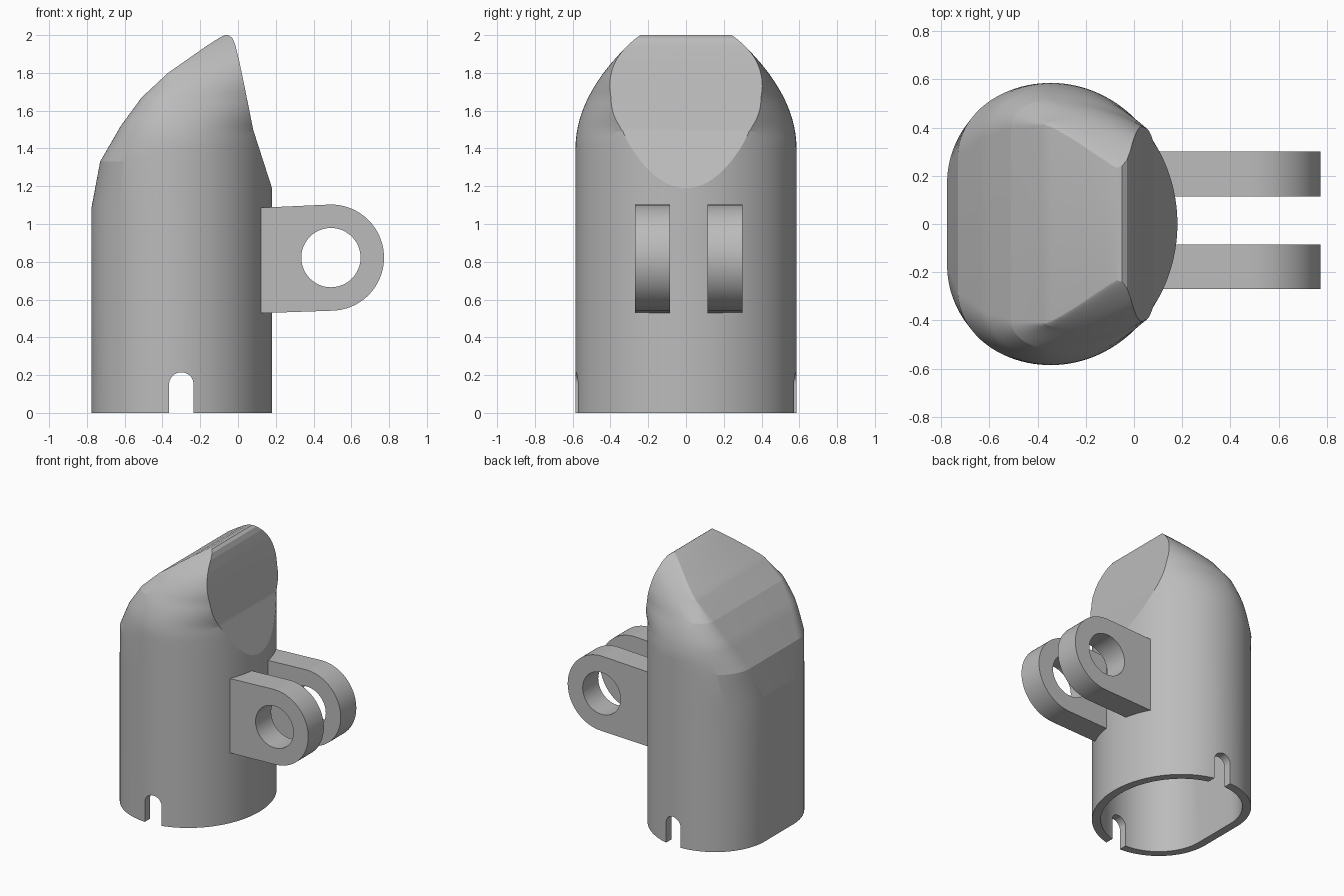
import bpy, bmesh, math

if "Cube" in bpy.data.objects:
    bpy.data.objects.remove(bpy.data.objects["Cube"])

grey = bpy.data.materials.new("plain grey")
grey.use_nodes = True
grey.diffuse_color = (0.5, 0.5, 0.5, 1)
grey.node_tree.nodes["Principled BSDF"].inputs["Base Color"].default_value = (0.5, 0.5, 0.5, 1)

WALL = 0.06
# Rear slope: height, x of the rear face, half width of its flat strip
REAR = [(0, -.775, .17), (1.09, -.775, .17), (1.33, -.73, .28), (1.52, -.62, .36),
        (1.67, -.51, .40), (1.8, -.37, .41), (1.94, -.17, .34), (1.985, -.1, .29), (2, -.07, .25)]
# Sloping front face, as x and height
SLOPE = [(.19, 1.16), (.18, 1.19), (.08, 1.5), (.03, 1.75), (.005, 1.87),
         (-.015, 1.95), (-.03, 1.985), (-.05, 2.0), (-.05, 2.2), (.7, 2.2), (.7, 1.16)]


def rear_at(z):
    z = min(max(z, 0), 2)
    for (z0, x0, f0), (z1, x1, f1) in zip(REAR, REAR[1:]):
        if z <= z1:
            t = (z - z0) / (z1 - z0)
            return x0 + t * (x1 - x0), f0 + t * (f1 - f0)


def section(z, off):
    """Outline at one height: flat rear, rounded corners, elliptical front."""
    x_rear, flat = rear_at(z)
    width = .585 - .93 * max(0, z - 1.4) ** 2 - off
    flat = min(flat, width - .02)
    x_mid = max(-.345, x_rear + .16)
    x_front = .18 + .5 * max(0, z - 1.5) - off
    x_rear += off
    half = []
    for i in range(25):
        a = math.pi / 2 * i / 24
        half.append((x_mid - (x_mid - x_rear) * math.cos(a), flat + (width - flat) * math.sin(a)))
    for i in range(1, 33):
        a = math.pi / 2 * i / 32
        half.append((x_mid + (x_front - x_mid) * math.sin(a), width * math.cos(a)))
    return half + [(x, -y) for x, y in reversed(half[:-1])]


def finish(name, bm):
    bmesh.ops.recalc_face_normals(bm, faces=bm.faces)
    mesh = bpy.data.meshes.new(name)
    bm.to_mesh(mesh)
    bm.free()
    mesh.materials.append(grey)
    ob = bpy.data.objects.new(name, mesh)
    bpy.context.collection.objects.link(ob)
    return ob


def loft(name, heights, off=0, lift=0):
    bm = bmesh.new()
    rings = [[bm.verts.new((x, y, z)) for x, y in section(z + (lift if z > 1 else 0), off)]
             for z in heights]
    for lower, upper in zip(rings, rings[1:]):
        for i in range(len(lower)):
            j = (i + 1) % len(lower)
            bm.faces.new((lower[i], lower[j], upper[j], upper[i]))
    bm.faces.new(rings[0])
    bm.faces.new(rings[-1])
    return finish(name, bm)


def prism(name, outline, y0, y1):
    """Extrude an x-z outline along y."""
    bm = bmesh.new()
    face = bm.faces.new([bm.verts.new((x, y0, z)) for x, z in outline])
    out = bmesh.ops.extrude_face_region(bm, geom=[face])
    verts = [v for v in out["geom"] if isinstance(v, bmesh.types.BMVert)]
    bmesh.ops.translate(bm, verts=verts, vec=(0, y1 - y0, 0))
    return finish(name, bm)


def arc(cx, cz, r, start, end, n):
    angles = [math.radians(start + (end - start) * i / n) for i in range(n + 1)]
    return [(cx + r * math.cos(a), cz + r * math.sin(a)) for a in angles]


def cut(ob, cutter):
    mod = ob.modifiers.new("cut", "BOOLEAN")
    mod.operation, mod.solver, mod.object = "DIFFERENCE", "EXACT", cutter
    bpy.context.view_layer.objects.active = ob
    bpy.ops.object.modifier_apply(modifier=mod.name)
    cutter.hide_render = True
    bpy.data.objects.remove(cutter)


def smooth(ob, degrees):
    bpy.ops.object.select_all(action="DESELECT")
    ob.select_set(True)
    bpy.context.view_layer.objects.active = ob
    bpy.ops.object.shade_smooth_by_angle(angle=math.radians(degrees))


# Hollow body with a sloping front face
knots = [row[0] for row in REAR]
heights = sorted(set(knots + [round(1.4 + .03 * i, 2) for i in range(20)]))
body = loft("body", heights)
cut(body, prism("slope_cutter", SLOPE, -1, 1))

cavity = loft("cavity_cutter", [-.1, 1.0, 1.05] + [1.1 + .05 * i for i in range(13)], WALL, .09)
cut(cavity, prism("inner_slope_cutter", [(x - WALL, z - .05) for x, z in SLOPE], -1, 1))
cut(body, cavity)

# Rounded notches through both sides of the lower rim
notch = [(-.365, -.1), (-.235, -.1)] + arc(-.30, .15, .065, 0, 180, 20)
cut(body, prism("notch_cutter", notch, -1, 1))
smooth(body, 9)

# Pair of hinge lugs with round holes
lug = [(.09, 1.085), (.09, .527)] + arc(.492, .822, .281, -88, 92, 48)
for name, y0, y1 in (("right_lug", -.27, -.085), ("left_lug", .115, .30)):
    ob = prism(name, lug, y0, y1)
    cut(ob, prism("hole_cutter", arc(.492, .822, .157, 0, 352.5, 47), -1, 1))
    smooth(ob, 30)
